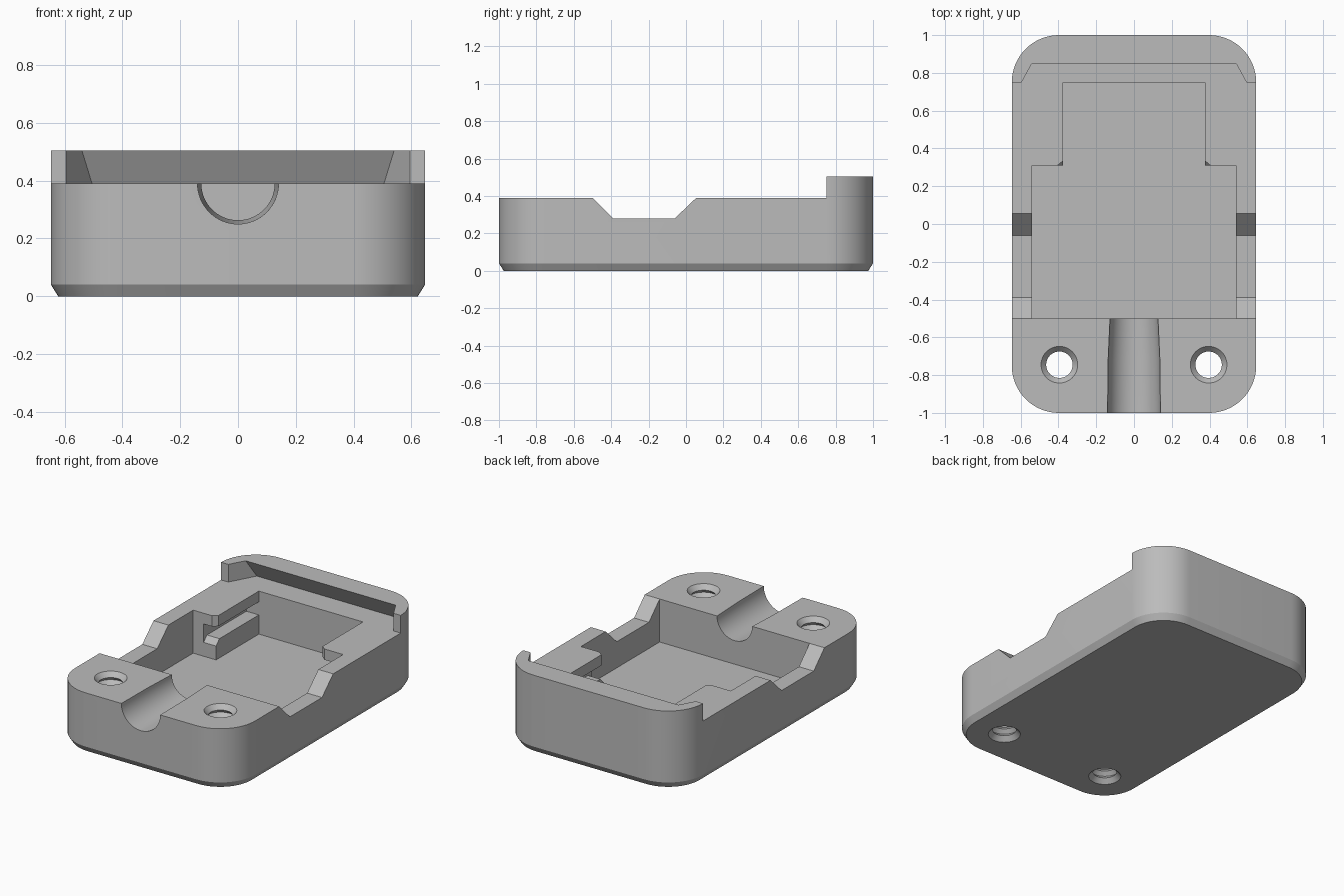
import bpy, bmesh
from math import sin, cos, pi, radians

cube = bpy.data.objects.get("Cube")
if cube:
    bpy.data.objects.remove(cube, do_unlink=True)

BODY_TOP, RIM_TOP, FLOOR = 0.39, 0.505, 0.11

grey = bpy.data.materials.new("plain_grey")
grey.use_nodes = True
colour = (0.5, 0.5, 0.5, 1)
grey.diffuse_color = colour
grey.node_tree.nodes["Principled BSDF"].inputs["Base Color"].default_value = colour


def loft(name, rings):
    """Closed solid through rings that have equal point counts."""
    bm = bmesh.new()
    loops = [[bm.verts.new(p) for p in ring] for ring in rings]
    for a, b in zip(loops, loops[1:]):
        for i in range(len(a)):
            j = (i + 1) % len(a)
            bm.faces.new((a[i], a[j], b[j], b[i]))
    bm.faces.new(loops[0])
    bm.faces.new(loops[-1])
    bmesh.ops.recalc_face_normals(bm, faces=bm.faces)
    mesh = bpy.data.meshes.new(name)
    bm.to_mesh(mesh)
    bm.free()
    mesh.materials.append(grey)
    ob = bpy.data.objects.new(name, mesh)
    bpy.context.collection.objects.link(ob)
    return ob


def prism_z(name, outline, z0, z1):
    return loft(name, [[(x, y, z) for x, y in outline] for z in (z0, z1)])


def prism_x(name, outline, half_width):
    return loft(name, [[(x, y, z) for y, z in outline] for x in (-half_width, half_width)])


def rectangle(x, y0, y1):
    return [(-x, y0), (x, y0), (x, y1), (-x, y1)]


def rounded_ring(hx, hy, r, z, steps=16):
    ring = []
    for k, (sx, sy) in enumerate([(1, 1), (-1, 1), (-1, -1), (1, -1)]):
        for i in range(steps + 1):
            a = (k + i / steps) * pi / 2
            ring.append((sx * (hx - r) + r * cos(a), sy * (hy - r) + r * sin(a), z))
    return ring


def circle(n=48):
    return [(cos(2 * pi * i / n), sin(2 * pi * i / n)) for i in range(n)]


# Rounded block with a chamfered base
body = loft("case_base", [
    rounded_ring(0.622, 0.975, 0.225, 0),
    rounded_ring(0.647, 1.0, 0.25, 0.04),
    rounded_ring(0.647, 1.0, 0.25, RIM_TOP)])

cutters = []

# Step that leaves the raised back rim
cutters.append(prism_z("rim_step_cutter", rectangle(0.8, -1.2, 0.75), BODY_TOP, 0.7))


# Undercut recess inside the back rim
def recess(bx, by, z):
    half = [(0.595, 0.7), (0.595, 0.75), (bx, by)]
    return [(x, y, z) for x, y in half] + [(-x, y, z) for x, y in reversed(half)]


cutters.append(loft("rim_recess_cutter", [
    recess(0.505, 0.915, BODY_TOP), recess(0.554, 0.825, 0.55)]))

# Sloped notches in both side walls
cutters.append(prism_x("side_notch_cutter", [
    (-0.61, 0.5), (-0.39, 0.28), (-0.06, 0.28), (0.17, 0.5)], 0.8))

# T-shaped pocket
half = [(0.54, -0.5), (0.54, 0.31), (0.375, 0.31), (0.375, 0.75)]
cutters.append(prism_z("pocket_cutter", half + [(-x, y) for x, y in reversed(half)], FLOOR, 0.7))

# Side slots of the pocket, with a bevelled entry on the lower rails
cutters.append(prism_z("slot_cutter", rectangle(0.465, 0.29, 0.75), 0.235, 0.32))
cutters.append(prism_x("rail_entry_cutter", [(0.29, 0.18), (0.355, 0.245), (0.29, 0.245)], 0.465))

# Clipped corners of the slot lips
for s in (-1, 1):
    cutters.append(prism_z("lip_corner_cutter", [
        (s * 0.417, 0.3), (s * 0.363, 0.345), (s * 0.363, 0.3)], 0.3, 0.5))

# Round cable channel that narrows inward
channel = [(-1.1, 0.14), (-1, 0.14), (-0.72, 0.137), (-0.5, 0.127), (-0.45, 0.127)]
cutters.append(loft("channel_cutter", [
    [(r * c, y, BODY_TOP + r * s) for c, s in circle(64)] for y, r in channel]))

# Threaded screw holes, countersunk at both ends
thread = [(0.03 + 0.33 * i / 14, 0.092 if i % 2 else 0.07) for i in range(15)]
profile = [(-0.02, 0.097), (0, 0.097)] + thread + [(BODY_TOP, 0.097), (0.42, 0.097)]
for x in (-0.395, 0.395):
    cutters.append(loft("screw_hole_cutter", [
        [(x + r * c, -0.745 + r * s, z) for c, s in circle()] for z, r in profile]))

# Apply all cuts
bpy.ops.object.select_all(action='DESELECT')
body.select_set(True)
bpy.context.view_layer.objects.active = body
for cutter in cutters:
    cutter.hide_render = True
    mod = body.modifiers.new("cut", 'BOOLEAN')
    mod.operation = 'DIFFERENCE'
    mod.solver = 'EXACT'
    mod.object = cutter
    bpy.ops.object.modifier_apply(modifier=mod.name)
    bpy.data.objects.remove(cutter, do_unlink=True)

bpy.ops.object.shade_smooth_by_angle(angle=radians(28))
